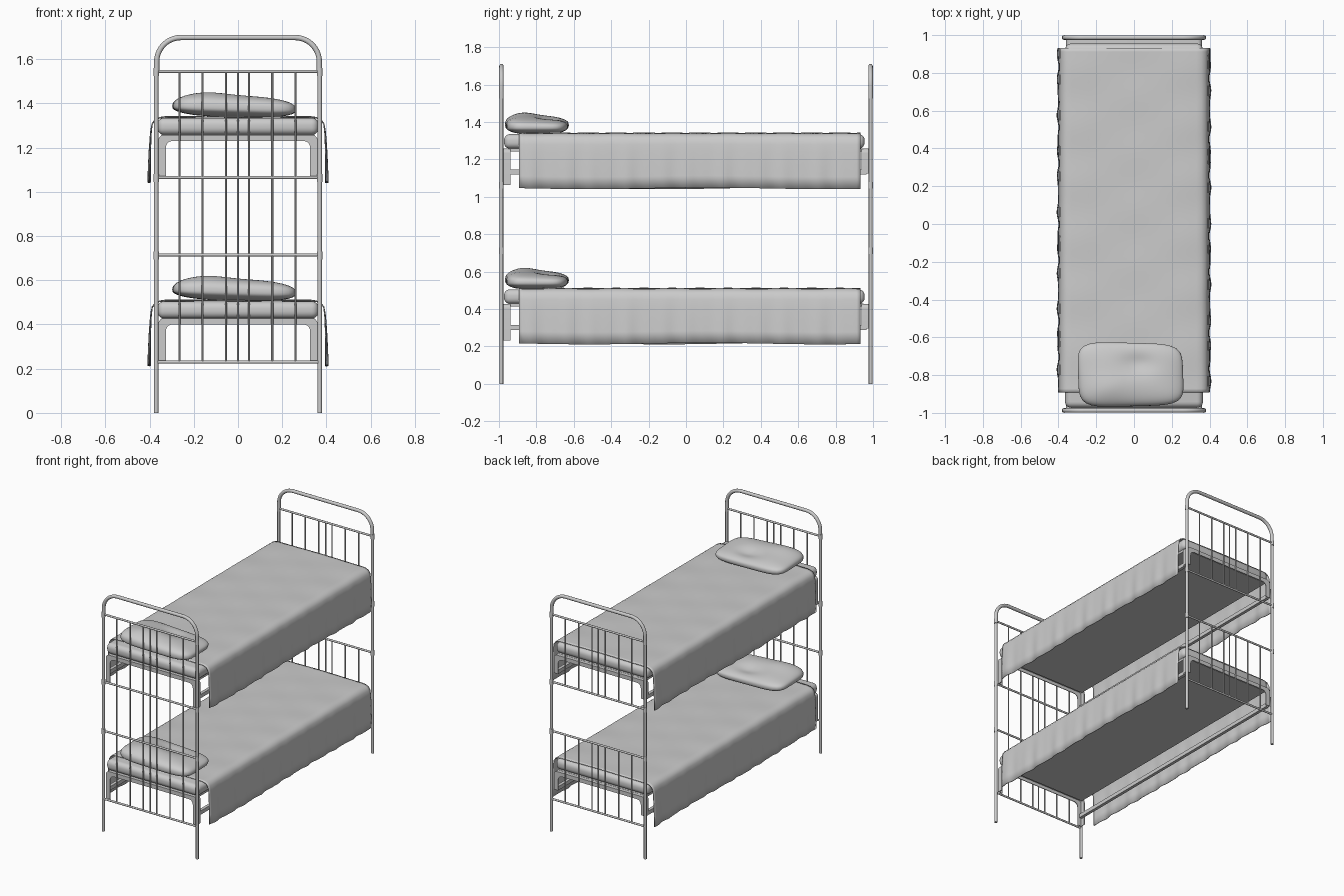
import bpy, bmesh, math
from mathutils import Vector

if "Cube" in bpy.data.objects:
    bpy.data.objects.remove(bpy.data.objects["Cube"])


def finish(name, bm, smooth=True):
    bmesh.ops.recalc_face_normals(bm, faces=bm.faces)
    me = bpy.data.meshes.new(name)
    bm.to_mesh(me)
    bm.free()
    ob = bpy.data.objects.new(name, me)
    bpy.context.collection.objects.link(ob)
    if smooth:
        bpy.ops.object.select_all(action='DESELECT')
        ob.select_set(True)
        bpy.context.view_layer.objects.active = ob
        bpy.ops.object.shade_smooth_by_angle(angle=math.radians(40))
    return ob


def add_tube(bm, pts, r, sides=12):
    """Sweep a circle along a path lying in an xz plane."""
    pts = [Vector(p) for p in pts]
    rings = []
    for i, p in enumerate(pts):
        t = (pts[min(i + 1, len(pts) - 1)] - pts[max(i - 1, 0)]).normalized()
        a = Vector((0, 1, 0))
        b = t.cross(a)
        rings.append([bm.verts.new(p + r * (math.cos(k) * a + math.sin(k) * b))
                      for k in (2 * math.pi * j / sides for j in range(sides))])
    for r0, r1 in zip(rings, rings[1:]):
        for j in range(sides):
            k = (j + 1) % sides
            bm.faces.new((r0[j], r0[k], r1[k], r1[j]))
    bm.faces.new(rings[0])
    bm.faces.new(rings[-1])


def box(name, x, y, z, bevel=0, seg=1):
    bm = bmesh.new()
    bmesh.ops.create_cube(bm, size=1)
    for v in bm.verts:
        v.co = [lo + (c + 0.5) * (hi - lo) for c, (lo, hi) in zip(v.co, (x, y, z))]
    if bevel:
        bmesh.ops.bevel(bm, geom=bm.edges[:], offset=bevel, segments=seg,
                        profile=0.5, affect='EDGES')
    return finish(name, bm)


def u_path(w, top, bottom, r, n=8):
    """Upside-down U in xz with rounded corners."""
    pts = [(-w, bottom)]
    for cx, a0 in ((-(w - r), math.pi), (w - r, math.pi / 2)):
        for i in range(n + 1):
            a = a0 - math.pi / 2 * i / n
            pts.append((cx + r * math.cos(a), top - r + r * math.sin(a)))
    return pts + [(w, bottom)]


def u_plate(name, outer, inner, y0, y1):
    bm = bmesh.new()
    secs = []
    for (ox, oz), (ix, iz) in zip(outer, inner):
        secs.append([bm.verts.new(c) for c in
                     ((ox, y0, oz), (ox, y1, oz), (ix, y1, iz), (ix, y0, iz))])
    for s, t in zip(secs, secs[1:]):
        for j in range(4):
            k = (j + 1) % 4
            bm.faces.new((s[j], s[k], t[k], t[j]))
    bm.faces.new(secs[0])
    bm.faces.new(secs[-1])
    return finish(name, bm)


# Metal end frames: posts, arch, rails, collars and bars
RAILS = (0.23, 0.715, 1.065, 1.545)
BARS = (-0.265, -0.16, -0.055, 0, 0.05, 0.155, 0.26)


def end_frame(name, y, spans):
    bm = bmesh.new()
    for x in (-0.37, 0.37):
        add_tube(bm, [(x, y, 0), (x, y, 1.55)], 0.010)
        for z in RAILS[1:]:
            add_tube(bm, [(x, y, z - 0.02), (x, y, z + 0.015)], 0.0125)
    add_tube(bm, [(x, y, z) for x, z in u_path(0.368, 1.698, 1.545, 0.11, 10)], 0.012)
    for z in RAILS:
        add_tube(bm, [(-0.37, y, z), (0.37, y, z)], 0.007, 10)
    for z0, z1 in spans:
        for x in BARS:
            add_tube(bm, [(x, y, z0), (x, y, z1)], 0.0048, 8)
    finish(name, bm)


end_frame("front_end_frame", -0.987, [(0.23, 1.545)])
end_frame("back_end_frame", 0.987, [(0.23, 0.715), (1.065, 1.545)])


def blanket(name, dz):
    prof = [(0, 1.339), (0.12, 1.339), (0.24, 1.339), (0.33, 1.338), (0.355, 1.335),
            (0.375, 1.326), (0.388, 1.308), (0.393, 1.28), (0.396, 1.24),
            (0.399, 1.18), (0.401, 1.11), (0.402, 1.045)]
    prof = [(-x, z) for x, z in prof[:0:-1]] + prof
    bm = bmesh.new()
    n, rows = 90, []
    for i in range(n + 1):
        y = -0.892 + 1.824 * i / n
        row = []
        for x, z in prof:
            hang = min(1, max(0, (1.335 - z) / 0.29))
            side = 1 if x > 0 else -1
            wave = math.sin(y * 37 + side) + 0.6 * math.sin(y * 61 + 2 * side)
            nx = x + side * 0.0035 * hang * wave
            nz = z + 0.0025 * (1 - hang) * math.sin(y * 21) * math.cos(x * 12)
            nz += hang * 0.004 * math.sin(y * 5 + side)
            row.append(bm.verts.new((nx, y, nz + dz)))
        rows.append(row)
    for a, b in zip(rows, rows[1:]):
        for j in range(len(prof) - 1):
            bm.faces.new((a[j], a[j + 1], b[j + 1], b[j]))
    ob = finish(name, bm)
    m = ob.modifiers.new("thickness", 'SOLIDIFY')
    m.thickness = 0.005
    m.offset = 0


def pillow(name, dz):
    bm = bmesh.new()
    bmesh.ops.create_uvsphere(bm, u_segments=64, v_segments=32, radius=1)
    for v in bm.verts:
        p = v.co.copy()
        rad = math.hypot(p.x, p.y)
        # Push the round outline toward a rounded rectangle
        if rad > 1e-6:
            c, s = abs(p.x) / rad, abs(p.y) / rad
            k = (c ** 5 + s ** 5) ** (-1 / 5)
        else:
            k = 1
        spread = rad ** 0.85
        x, y = (p.x / rad * k * spread, p.y / rad * k * spread) if rad > 1e-6 else (0, 0)
        h = math.copysign(abs(p.z) ** 0.75, p.z)
        # Puffier toward the head and left, with a soft dent
        if h > 0:
            puff = 0.054 - 0.010 * y - 0.004 * x
            puff -= 0.022 * math.exp(-((x - 0.15) ** 2 + (y - 0.35) ** 2) / 0.12)
            puff += 0.012 * math.exp(-((x + 0.5) ** 2 + (y + 0.4) ** 2) / 0.25)
        else:
            puff = 0.044
        v.co = (-0.018 + 0.278 * x - 0.006 * y, -0.797 + 0.168 * y - 0.007 * x * y,
                1.380 + puff * h - 0.008 * x + dz)
    finish(name, bm)


# Two bunks, same parts at two heights
for label, dz in (("upper", 0.0), ("lower", -0.83)):
    box(label + "_mattress", (-0.365, 0.365), (-0.973, 0.955),
        (1.257 + dz, 1.335 + dz), 0.032, 5)
    box(label + "_spring_base", (-0.345, 0.345), (-0.95, 0.95), (1.243 + dz, 1.259 + dz))
    # Angle-iron end supports
    for end, s, low in (("front", -1, 1.062), ("back", 1, 1.125)):
        out = u_path(0.36, 1.258 + dz, low + dz, 0.025)
        mid = u_path(0.355, 1.253 + dz, low + dz, 0.022)
        inn = u_path(0.326, 1.230 + dz, low + dz, 0.030)
        u_plate(f"{label}_{end}_support", out, inn, s * 0.975, s * 0.970)
        u_plate(f"{label}_{end}_support_flange", out, mid, s * 0.970, s * 0.938)
    # Long side rails
    for side, s in (("left", -1), ("right", 1)):
        xs = sorted((s * 0.335, s * 0.357))
        box(f"{label}_{side}_rail", xs, (-0.965, 0.965), (1.118 + dz, 1.145 + dz))
    blanket(label + "_blanket", dz)
    pillow(label + "_pillow", dz)
